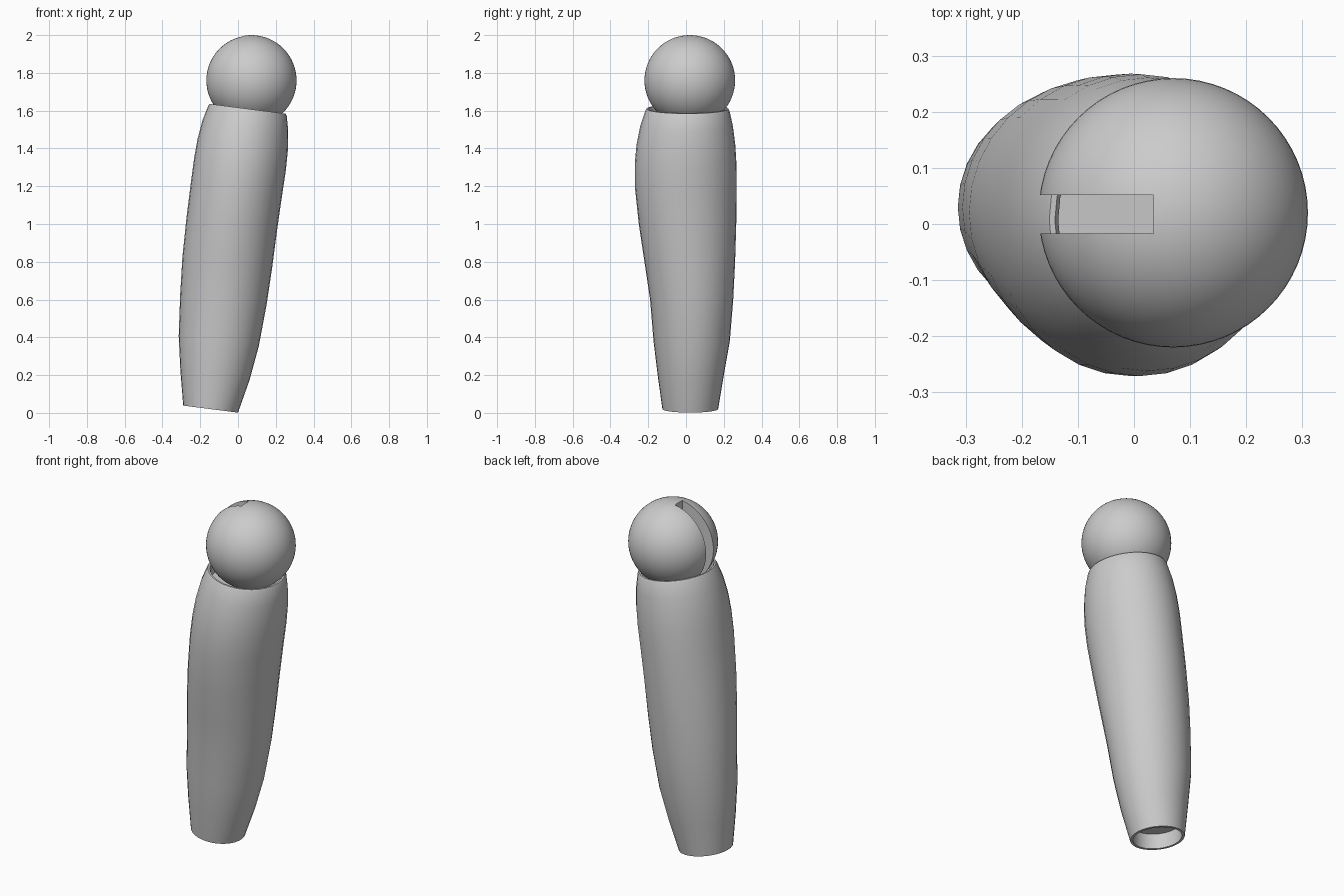
import bpy, bmesh
from math import cos, sin, pi

cube = bpy.data.objects.get("Cube")
if cube:
    bpy.data.objects.remove(cube, do_unlink=True)

SIDES = 32
TILT = -0.128  # every ring of the sleeve leans sideways by this slope

grey = bpy.data.materials.new("plain_grey")
grey.use_nodes = True
grey.diffuse_color = (0.6, 0.6, 0.6, 1)
grey.node_tree.nodes["Principled BSDF"].inputs["Base Color"].default_value = (0.6, 0.6, 0.6, 1)


def make_object(name, bm):
    mesh = bpy.data.meshes.new(name)
    bmesh.ops.recalc_face_normals(bm, faces=bm.faces)
    bm.to_mesh(mesh)
    bm.free()
    mesh.materials.append(grey)
    obj = bpy.data.objects.new(name, mesh)
    bpy.context.collection.objects.link(obj)
    return obj


def activate(obj):
    bpy.ops.object.select_all(action="DESELECT")
    obj.select_set(True)
    bpy.context.view_layer.objects.active = obj


def add_ring(bm, z, left, right, front, back, inset=0):
    """Tilted ellipse given by its extents."""
    xc, yc = (left + right) / 2, (front + back) / 2
    rx, ry = (right - left) / 2 - inset, (back - front) / 2 - inset
    ring = []
    for i in range(SIDES):
        a = 2 * pi * i / SIDES
        x = rx * cos(a)
        ring.append(bm.verts.new((xc + x, yc + ry * sin(a), z + TILT * x)))
    return ring


# Sleeve: tapered leaning body with a recess at each end
sections = [
    (0.02, -0.29, 0.0, -0.125, 0.17),
    (0.2, -0.305, 0.062, -0.15, 0.2),
    (0.38, -0.314, 0.11, -0.172, 0.232),
    (0.6, -0.306, 0.151, -0.19, 0.25),
    (0.8, -0.294, 0.181, -0.22, 0.26),
    (1.0, -0.273, 0.207, -0.25, 0.266),
    (1.2, -0.248, 0.236, -0.271, 0.268),
    (1.32, -0.232, 0.254, -0.271, 0.267),
    (1.42, -0.214, 0.264, -0.262, 0.261),
    (1.52, -0.188, 0.266, -0.242, 0.248),
    (1.6, -0.157, 0.258, -0.215, 0.23),
]
bottom, top = sections[0], sections[-1]
bm = bmesh.new()
rings = [add_ring(bm, 0.11, *bottom[1:], inset=0.015),
         add_ring(bm, *bottom, inset=0.015)]
rings += [add_ring(bm, *s) for s in sections]
for z, inset in ((1.61, 0.006), (1.61, 0.016), (1.595, 0.022), (1.54, 0.022)):
    rings.append(add_ring(bm, z, *top[1:], inset=inset))
for low, high in zip(rings, rings[1:]):
    for i in range(SIDES):
        j = (i + 1) % SIDES
        bm.faces.new((low[i], low[j], high[j], high[i]))
bm.faces.new(rings[0])
bm.faces.new(rings[-1])
sleeve = make_object("sleeve", bm)

# Ball joint
bm = bmesh.new()
bmesh.ops.create_uvsphere(bm, u_segments=64, v_segments=32, radius=0.24)
bmesh.ops.translate(bm, verts=bm.verts, vec=(0.07, 0.02, 1.76))
ball = make_object("ball_joint", bm)

# Slot through the ball, open on one side
bm = bmesh.new()
bmesh.ops.create_cube(bm, size=1)
bmesh.ops.scale(bm, verts=bm.verts, vec=(0.435, 0.069, 1.0))
bmesh.ops.translate(bm, verts=bm.verts, vec=(-0.1825, 0.0175, 1.76))
cutter = make_object("slot_cutter", bm)
cutter.hide_render = True

slot = ball.modifiers.new("slot", "BOOLEAN")
slot.operation = "DIFFERENCE"
slot.solver = "EXACT"
slot.object = cutter
activate(ball)
bpy.ops.object.modifier_apply(modifier=slot.name)
bpy.data.objects.remove(cutter, do_unlink=True)

for obj in (sleeve, ball):
    activate(obj)
    bpy.ops.object.shade_smooth_by_angle(angle=0.6)
